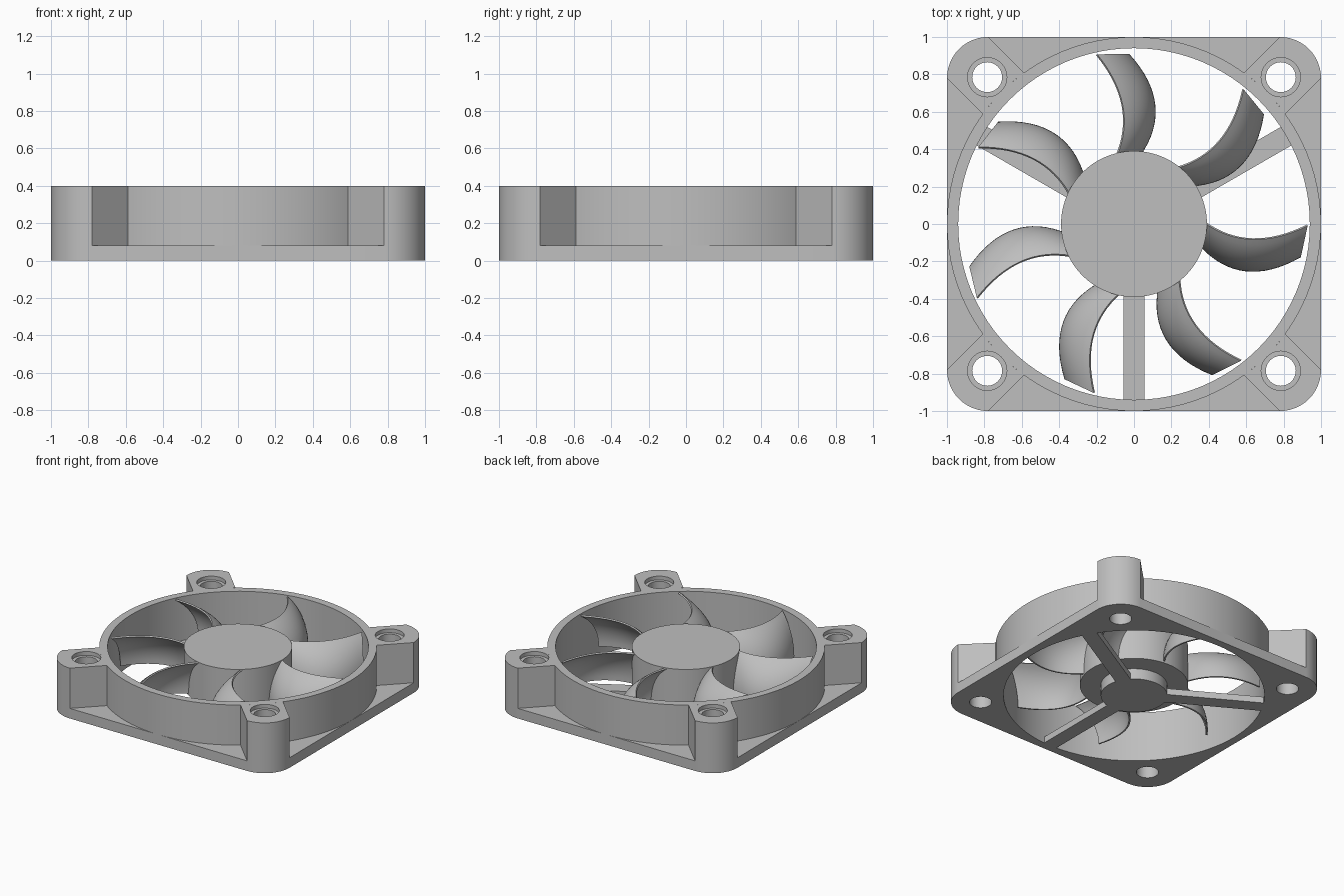
import bpy, bmesh, math
from mathutils import Matrix, Vector

cube = bpy.data.objects.get("Cube")
if cube:
    bpy.data.objects.remove(cube, do_unlink=True)

grey = bpy.data.materials.new("light grey plastic")
grey.use_nodes = True
colour = (0.52, 0.52, 0.52, 1)
grey.diffuse_color = colour
grey.node_tree.nodes["Principled BSDF"].inputs["Base Color"].default_value = colour

HEIGHT, PLATE = 0.4, 0.08
CORNER = 0.22            # corner radius of the frame
BORE, SHROUD = 0.94, 1.0
HUB = 0.39


def arc(cx, cy, r, a0, a1, n):
    angles = [math.radians(a0 + (a1 - a0) * i / n) for i in range(n + 1)]
    return [(cx + r * math.cos(a), cy + r * math.sin(a)) for a in angles]


def circle(r, cx=0, cy=0, n=96):
    return arc(cx, cy, r, 0, 360, n)[:-1]


def finish(name, bm):
    bmesh.ops.recalc_face_normals(bm, faces=bm.faces)
    mesh = bpy.data.meshes.new(name)
    bm.to_mesh(mesh)
    bm.free()
    obj = bpy.data.objects.new(name, mesh)
    bpy.context.collection.objects.link(obj)
    mesh.materials.append(grey)
    return obj


def prism(name, outline, z0, z1, turn=0):
    """Extrude a flat outline from z0 to z1, turned about the z axis."""
    bm = bmesh.new()
    face = bm.faces.new([bm.verts.new((x, y, z0)) for x, y in outline])
    top = bmesh.ops.extrude_face_region(bm, geom=[face])["geom"]
    bmesh.ops.translate(bm, vec=(0, 0, z1 - z0),
                        verts=[v for v in top if isinstance(v, bmesh.types.BMVert)])
    bm.transform(Matrix.Rotation(math.radians(turn), 4, "Z"))
    return finish(name, bm)


def activate(obj):
    bpy.ops.object.select_all(action="DESELECT")
    obj.select_set(True)
    bpy.context.view_layer.objects.active = obj


def cut(obj, outline, z0, z1):
    cutter = prism("cutter", outline, z0, z1)
    cutter.hide_render = True
    mod = obj.modifiers.new("cut", "BOOLEAN")
    mod.operation, mod.solver, mod.object = "DIFFERENCE", "EXACT", cutter
    activate(obj)
    bpy.ops.object.modifier_apply(modifier=mod.name)
    bpy.data.objects.remove(cutter, do_unlink=True)


parts = []

# Square base plate with rounded corners and a round opening
c = 1 - CORNER
square = []
for k, (sx, sy) in enumerate([(1, 1), (-1, 1), (-1, -1), (1, -1)]):
    square += arc(sx * c, sy * c, CORNER, 90 * k, 90 * k + 90, 12)
plate = prism("base_plate", square, 0, PLATE)
cut(plate, circle(BORE), -1, 1)
parts.append(plate)

# Round shroud wall
shroud = prism("shroud_ring", circle(SHROUD), PLATE, HEIGHT)
cut(shroud, circle(BORE), -1, 1)
parts.append(shroud)

# Corner posts, with inner side following the shroud
inner = math.degrees(math.asin(CORNER / math.sqrt(2)))
post_outline = arc(c, c, CORNER, 0, 90, 12) + arc(0, 0, SHROUD, 45 + inner, 45 - inner, 6)
SCREW = 0.785
for k, side in enumerate(["back_left", "back_right", "front_right", "front_left"]):
    post = prism("corner_post_" + side, post_outline, PLATE, HEIGHT, 90 * k)
    sx, sy = (1, -1, -1, 1)[k] * SCREW, (1, 1, -1, -1)[k] * SCREW
    cut(plate, circle(0.08, sx, sy, 32), -1, 1)
    cut(post, circle(0.08, sx, sy, 32), -1, 1)
    cut(post, circle(0.105, sx, sy, 32), HEIGHT - 0.03, 1)
    parts.append(post)

# Motor mount carried by three struts
parts.append(prism("motor_mount", circle(0.24, n=64), 0, PLATE + 0.02))
strut = [(-0.057, 0.22), (0.057, 0.22), (0.057, 0.942), (-0.057, 0.942)]
for k in range(3):
    parts.append(prism(f"strut_{k + 1}", strut, 0, 0.05, 60 + 120 * k))

# Rotor hub
parts.append(prism("rotor_hub", circle(HUB), PLATE + 0.005, HEIGHT - 0.002))


# Swept blades: an arched section between a high and a low edge
def blade(name, turn, rows=16, cols=10):
    low, high, bend = 0.1, 0.393, math.radians(59)
    bm = bmesh.new()
    grid = []
    for i in range(rows + 1):
        y = 0.365 + (0.905 - 0.365) * i / rows
        x_high = -0.055 - 1.15 * (y - 0.55) ** 2
        x_low = 0.11 - 1.5 * (y - 0.6) ** 2
        row = []
        for j in range(cols + 1):
            a = bend * (1 - j / cols)
            f = (1 - math.cos(a)) / (1 - math.cos(bend))
            z = low + (high - low) * math.sin(a) / math.sin(bend)
            row.append(bm.verts.new((x_low + (x_high - x_low) * f, y, z)))
        grid.append(row)
    for r0, r1 in zip(grid, grid[1:]):
        for j in range(cols):
            bm.faces.new((r0[j], r0[j + 1], r1[j + 1], r1[j]))
    bm.transform(Matrix.Rotation(math.radians(turn), 4, "Z"))
    obj = finish(name, bm)
    mod = obj.modifiers.new("thickness", "SOLIDIFY")
    mod.thickness, mod.offset = 0.012, 0
    activate(obj)
    bpy.ops.object.modifier_apply(modifier=mod.name)
    return obj


for k in range(7):
    parts.append(blade(f"fan_blade_{k + 1}", 360 * k / 7))

# Smooth round walls, keep edges sharp
for obj in parts:
    activate(obj)
    bpy.ops.object.shade_smooth_by_angle(angle=math.radians(30))
